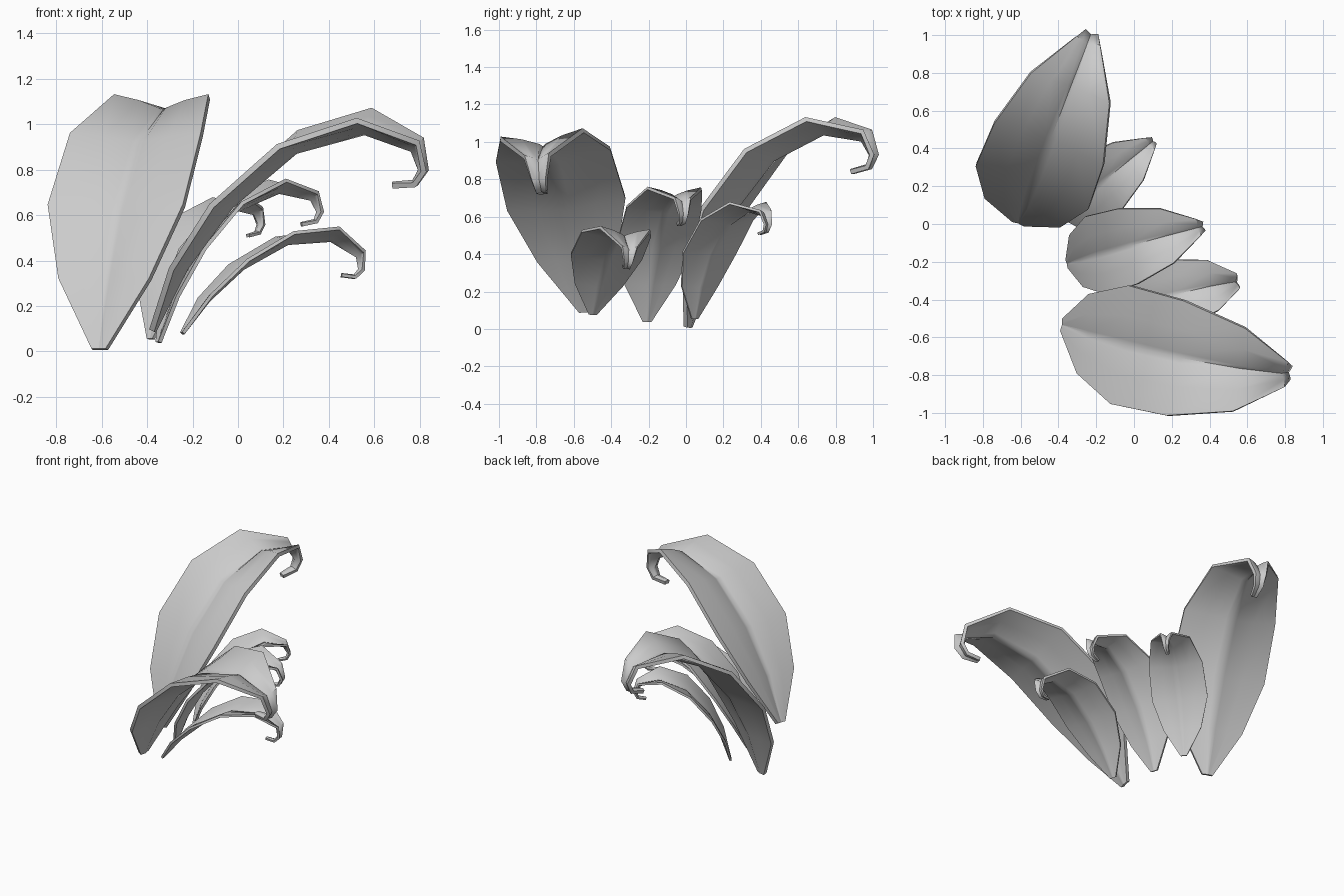
import bpy, bmesh, math
from mathutils import Matrix, Vector

cube = bpy.data.objects.get("Cube")
if cube:
    bpy.data.objects.remove(cube)

grey = bpy.data.materials.new("leaf_grey")
grey.use_nodes = True
colour = (0.6, 0.6, 0.6, 1)
grey.diffuse_color = colour
grey.node_tree.nodes["Principled BSDF"].inputs["Base Color"].default_value = colour

# Arched leaf with a curled tip: forward, up, half width, trough depth
STATIONS = [
    (0, 0, .035, .005), (.12, .29, .215, .035), (.32, .58, .32, .05),
    (.62, .84, .31, .06), (.96, .945, .225, .075), (1.205, .83, .07, .05),
    (1.225, .70, .04, .02), (1.18, .64, .03, .01), (1.08, .635, .02, .005),
]
# Cross-section of one half: share of width, share of depth
SECTION = [(0, 1), (.1, .8), (.5, .35), (1, 0)]


def build_leaf():
    bm = bmesh.new()
    centres = [Vector((s[0], 0, s[1])) for s in STATIONS]
    columns = [(-v, d) for v, d in reversed(SECTION[1:])] + SECTION
    rows = []
    for i, (u, w, half, depth) in enumerate(STATIONS):
        tangent = centres[min(i + 1, len(centres) - 1)] - centres[max(i - 1, 0)]
        normal = Vector((-tangent.z, 0, tangent.x)).normalized()
        rows.append([bm.verts.new(centres[i] + Vector((0, half * v, 0)) - normal * depth * d)
                     for v, d in columns])
    for a, b in zip(rows, rows[1:]):
        for j in range(len(columns) - 1):
            bm.faces.new((a[j], b[j], b[j + 1], a[j + 1]))
    bmesh.ops.recalc_face_normals(bm, faces=bm.faces)
    mesh = bpy.data.meshes.new("leaf")
    bm.to_mesh(mesh)
    bm.free()
    mesh.materials.append(grey)
    return mesh


def add_leaf(name, mesh, base, heading, pitch, roll, scale):
    leaf = bpy.data.objects.new(name, mesh)
    bpy.context.collection.objects.link(leaf)
    chord = Vector((STATIONS[5][0], 0, STATIONS[5][1]))
    leaf.matrix_world = (Matrix.Translation(base)
                         @ Matrix.Rotation(math.radians(heading), 4, 'Z')
                         @ Matrix.Rotation(math.radians(-pitch), 4, 'Y')
                         @ Matrix.Rotation(math.radians(roll), 4, chord)
                         @ Matrix.Scale(scale, 4))
    return leaf


# Thicken the first leaf, then share its mesh
mesh = build_leaf()
first = add_leaf("front_large_leaf", mesh, (-.375, -.535, .095), -12.5, 0, 7, 1)
bpy.context.view_layer.objects.active = first
first.select_set(True)
solid = first.modifiers.new("thickness", 'SOLIDIFY')
solid.thickness = .025
solid.offset = 0
bpy.ops.object.modifier_apply(modifier=solid.name)
bpy.ops.object.shade_smooth_by_angle(angle=math.radians(50))
mesh = first.data

for args in [
    ("back_large_leaf", (-.61, .01, .01), 69, 11, 0, 1),
    ("middle_leaf", (-.35, -.21, .04), 15.5, 8, -1, .665),
    ("back_small_leaf", (-.385, .045, .055), 39, 9, 0, .57),
    ("front_small_leaf", (-.245, -.5, .08), 14, -11, -4, .61),
]:
    add_leaf(args[0], mesh, *args[1:])
